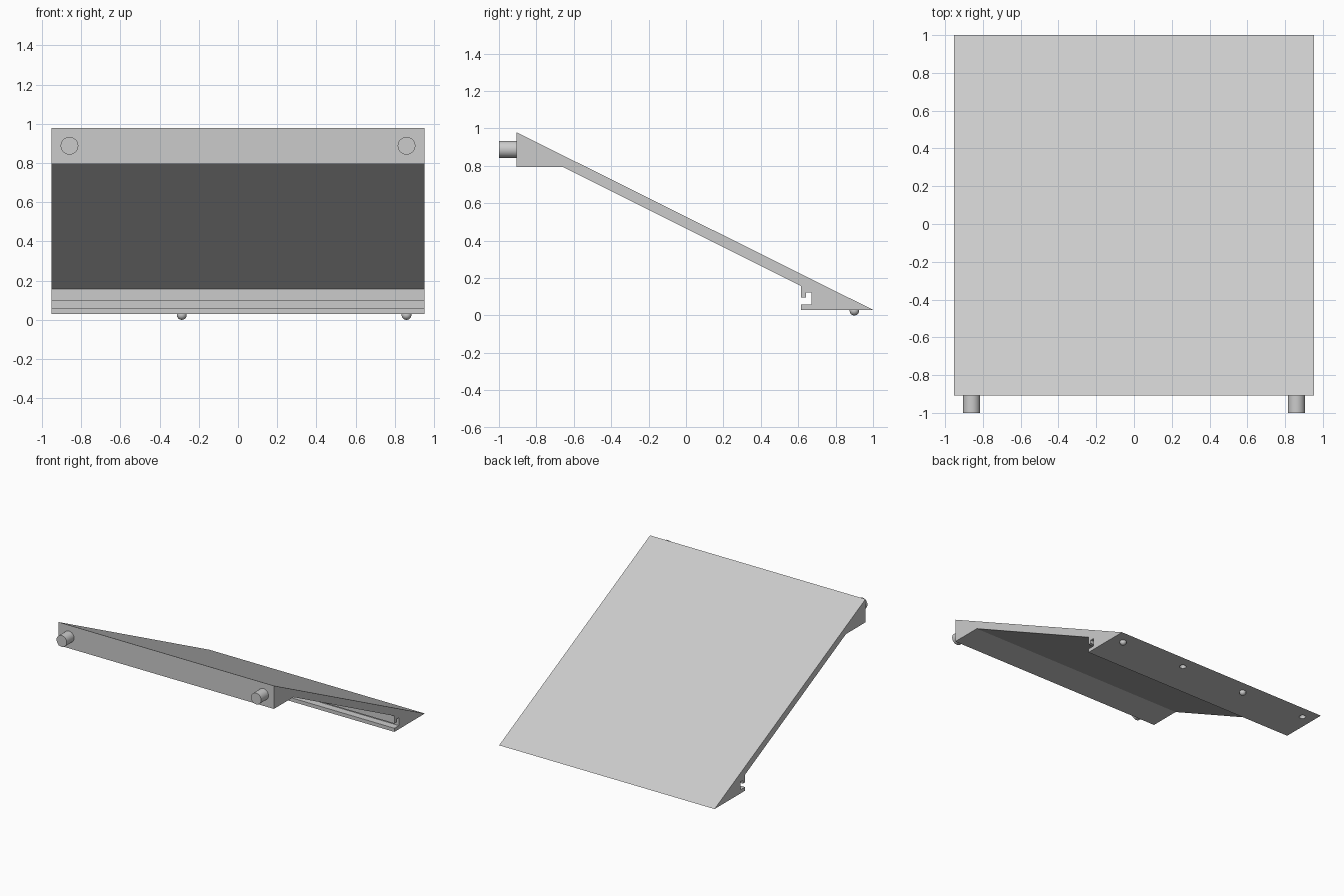
import bpy
import bmesh
import math
from mathutils import Vector

if "Cube" in bpy.data.objects:
    bpy.data.objects.remove(bpy.data.objects["Cube"], do_unlink=True)

# Single material
grey = bpy.data.materials.new("light grey")
grey.use_nodes = True
colour = (0.6, 0.6, 0.6, 1)
grey.diffuse_color = colour
grey.node_tree.nodes["Principled BSDF"].inputs["Base Color"].default_value = colour

HALF_WIDTH = 0.953
BASE_Z = 0.03
FOOT_Y = 0.9
FOOT_RADIUS = 0.025


def finish(obj):
    """Give a part its material and angle-limited smooth shading."""
    obj.data.materials.clear()
    obj.data.materials.append(grey)
    bpy.ops.object.select_all(action="DESELECT")
    obj.select_set(True)
    bpy.context.view_layer.objects.active = obj
    bpy.ops.object.shade_smooth_by_angle(angle=math.radians(15))


def ball(name, x, z):
    bpy.ops.mesh.primitive_uv_sphere_add(
        segments=32, ring_count=24, radius=FOOT_RADIUS, location=(x, FOOT_Y, z))
    bpy.context.object.name = name
    return bpy.context.object


# Ramp: side profile (y, z) with a hooked slot, extruded across the width
profile = [
    (-0.907, 0.98), (-0.907, 0.795), (-0.66, 0.795), (0.615, 0.158),
    (0.615, 0.096), (0.641, 0.096), (0.641, 0.122), (0.672, 0.122),
    (0.672, 0.059), (0.615, 0.059), (0.615, BASE_Z), (1.0, BASE_Z),
]
bm = bmesh.new()
side = bm.faces.new([bm.verts.new((-HALF_WIDTH, y, z)) for y, z in profile])
extruded = bmesh.ops.extrude_face_region(bm, geom=[side])["geom"]
moved = [v for v in extruded if isinstance(v, bmesh.types.BMVert)]
bmesh.ops.translate(bm, verts=moved, vec=Vector((2 * HALF_WIDTH, 0, 0)))
bmesh.ops.recalc_face_normals(bm, faces=bm.faces)
mesh = bpy.data.meshes.new("ramp")
bm.to_mesh(mesh)
bm.free()
ramp = bpy.data.objects.new("ramp", mesh)
bpy.context.collection.objects.link(ramp)
ramp.data.materials.append(grey)

# Sockets sunk into the underside of the base
for x in (-0.86, 0.287):
    cutter = ball("socket_cutter", x, BASE_Z + 0.004)
    cutter.hide_render = True
    cut = ramp.modifiers.new("socket", "BOOLEAN")
    cut.operation = "DIFFERENCE"
    cut.solver = "EXACT"
    cut.object = cutter
    bpy.context.view_layer.objects.active = ramp
    bpy.ops.object.modifier_apply(modifier=cut.name)
    bpy.data.objects.remove(cutter, do_unlink=True)
finish(ramp)

# Round feet alternating with the sockets
for name, x in (("right_foot", -0.287), ("left_foot", 0.86)):
    finish(ball(name, x, FOOT_RADIUS))

# Connecting pegs on the tall front face
for name, x in (("right_peg", -0.86), ("left_peg", 0.86)):
    bpy.ops.mesh.primitive_cylinder_add(
        vertices=48, radius=0.045, depth=0.1,
        location=(x, -0.95, 0.888), rotation=(math.pi / 2, 0, 0))
    bpy.context.object.name = name
    finish(bpy.context.object)
